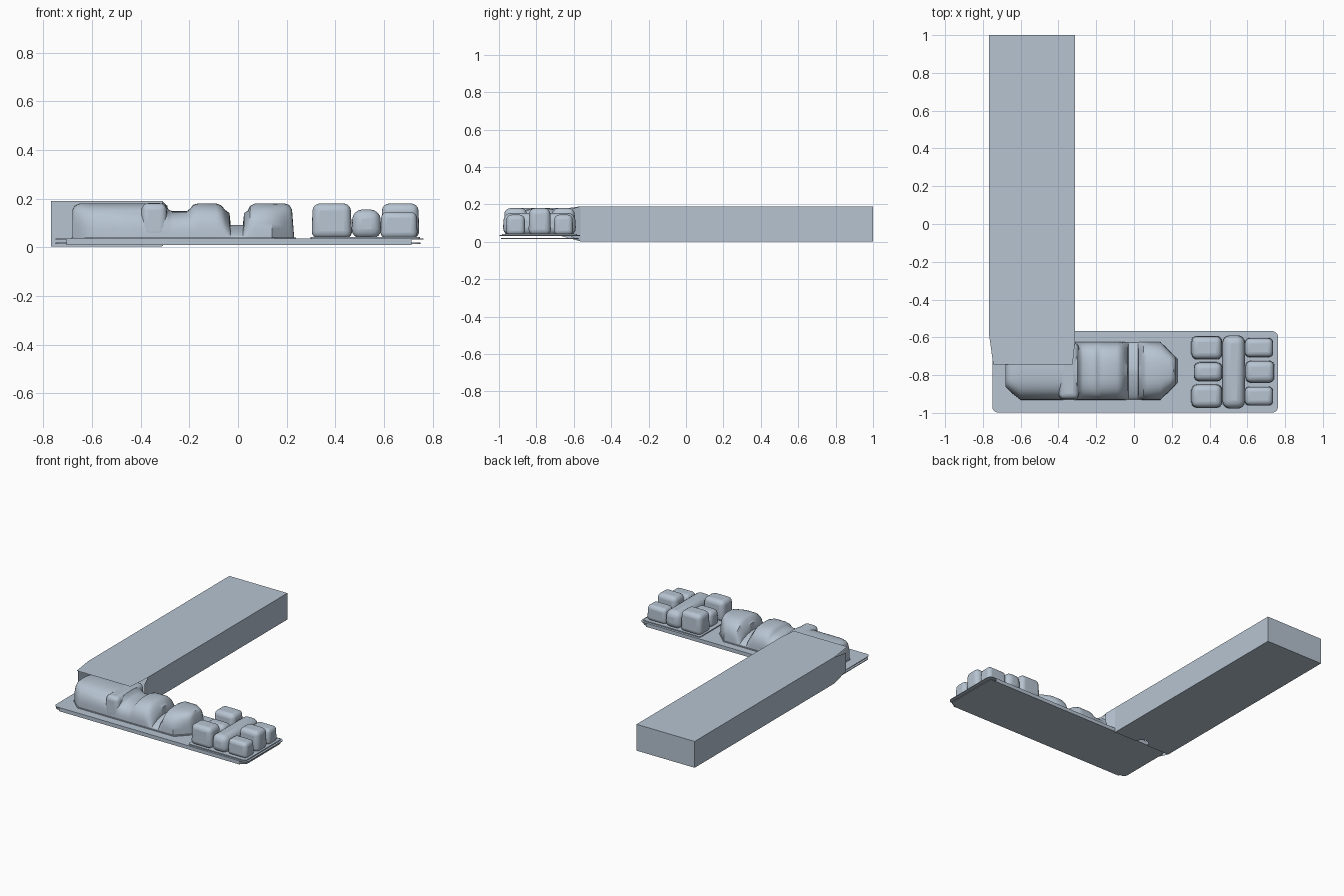
import bpy, bmesh, math

if "Cube" in bpy.data.objects:
    bpy.data.objects.remove(bpy.data.objects["Cube"])

mat = bpy.data.materials.new("pale_blue_grey")
mat.diffuse_color = (0.47, 0.55, 0.64, 1)
mat.use_nodes = True
mat.node_tree.nodes["Principled BSDF"].inputs["Base Color"].default_value = mat.diffuse_color


def make(name, bm, smooth=False, bevel=0, segs=3):
    bmesh.ops.recalc_face_normals(bm, faces=bm.faces)
    me = bpy.data.meshes.new(name)
    bm.to_mesh(me)
    bm.free()
    ob = bpy.data.objects.new(name, me)
    bpy.context.collection.objects.link(ob)
    me.materials.append(mat)
    if bevel:
        m = ob.modifiers.new("round", 'BEVEL')
        m.width, m.segments, m.limit_method = bevel, segs, 'ANGLE'
    if smooth:
        bpy.ops.object.select_all(action='DESELECT')
        ob.select_set(True)
        bpy.context.view_layer.objects.active = ob
        bpy.ops.object.shade_smooth_by_angle(angle=math.radians(40))
    return ob


def sheet(bm, pts):
    return bm.faces.new([bm.verts.new(p) for p in pts])


def plate(name, outline, z0, z1):
    bm = bmesh.new()
    f = sheet(bm, [(x, y, z0) for x, y in outline])
    r = bmesh.ops.extrude_face_region(bm, geom=[f])
    for v in r['geom']:
        if isinstance(v, bmesh.types.BMVert):
            v.co.z = z1
    sheet(bm, [(x, y, z0) for x, y in outline]) if len(bm.faces) < len(outline) + 2 else None
    bmesh.ops.remove_doubles(bm, verts=bm.verts, dist=1e-5)
    return make(name, bm)


def rounded_rect(x0, x1, y0, y1, r, n=5):
    pts = []
    for cx, cy, a0 in ((x1 - r, y1 - r, 0), (x0 + r, y1 - r, 90),
                       (x0 + r, y0 + r, 180), (x1 - r, y0 + r, 270)):
        for i in range(n + 1):
            a = math.radians(a0 + 90 * i / n)
            pts.append((cx + r * math.cos(a), cy + r * math.sin(a)))
    return pts


def block(name, x0, x1, y0, y1, z0, z1, taper=0.0, bevel=0.03):
    bm = bmesh.new()
    lo = [(x0, y0, z0), (x1, y0, z0), (x1, y1, z0), (x0, y1, z0)]
    t = taper
    hi = [(x0 + t, y0 + t, z1), (x1 - t, y0 + t, z1),
          (x1 - t, y1 - t, z1), (x0 + t, y1 - t, z1)]
    v = [bm.verts.new(p) for p in lo + hi]
    for f in ((3, 2, 1, 0), (4, 5, 6, 7), (0, 1, 5, 4), (1, 2, 6, 5), (2, 3, 7, 6), (3, 0, 4, 7)):
        bm.faces.new([v[i] for i in f])
    return make(name, bm, bool(bevel), bevel, 4)


# Open carton: walls, closed back, thumb notch in the bottom, end flaps
L, R, B, F, Z0, Z1 = -0.768, -0.312, 1.0, -0.565, 0.003, 0.19
bm = bmesh.new()
sheet(bm, [(L, B, Z1), (R, B, Z1), (R, -0.62, Z1), (-0.325, -0.745, Z1),
           (-0.745, -0.745, Z1), (L, -0.58, Z1)])
mid = (L + R) / 2
notch = [(mid + 0.045 * math.cos(a), F + 0.045 * math.sin(a), Z0)
         for a in (math.pi * i / 10 for i in range(11))]
sheet(bm, [(L, B, Z0), (L, F, Z0)] + notch[::-1] + [(R, F, Z0), (R, B, Z0)])
for x in (L, R):
    sheet(bm, [(x, B, Z0), (x, F, Z0), (x, F, Z1), (x, B, Z1)])
sheet(bm, [(L, B, Z0), (R, B, Z0), (R, B, Z1), (L, B, Z1)])
sheet(bm, [(L, F, Z0), (L, -0.70, 0.04), (L, -0.70, 0.17), (L, F, Z1)])
sheet(bm, [(R, F, Z0), (-0.29, -0.635, 0.04), (-0.29, -0.635, 0.17), (R, F, Z1)])
bmesh.ops.remove_doubles(bm, verts=bm.verts, dist=1e-5)
make("carton", bm)

# Blister flange, backing card and folded rails that hold it
plate("blister_flange", rounded_rect(-0.75, 0.762, -0.998, -0.567, 0.03), 0.032, 0.036)
plate("backing_card", rounded_rect(-0.75, 0.75, -0.99, -0.575, 0.03), 0.014, 0.020)
for side, y, s in (("front", -0.998, 1), ("back", -0.567, -1)):
    bm = bmesh.new()
    prof = [(y, 0.034), (y, 0.010), (y + s * 0.03, 0.010)]
    for (ya, za), (yb, zb) in zip(prof, prof[1:]):
        sheet(bm, [(-0.705, ya, za), (0.712, ya, za), (0.712, yb, zb), (-0.705, yb, zb)])
    bmesh.ops.remove_doubles(bm, verts=bm.verts, dist=1e-5)
    make(side + "_rail", bm)

# Long bubble: arched sections lofted along x (x, half width, top height, fullness)
CY, ZB = -0.778, 0.036
stations = [(-0.68, 0.085, 0.155, 4), (-0.67, 0.095, 0.172, 4), (-0.65, 0.115, 0.18, 3.4),
            (-0.60, 0.153, 0.18, 2.8), (-0.30, 0.153, 0.18, 2.8), (-0.285, 0.153, 0.155, 2.8),
            (-0.27, 0.153, 0.148, 2.8), (-0.21, 0.153, 0.148, 2.8), (-0.195, 0.153, 0.16, 2.8),
            (-0.185, 0.153, 0.174, 2.8), (-0.165, 0.153, 0.18, 2.8), (-0.09, 0.153, 0.18, 2.8),
            (-0.068, 0.153, 0.172, 2.7), (-0.055, 0.153, 0.155, 2.2), (-0.035, 0.153, 0.14, 1.6),
            (-0.03, 0.153, 0.092, 1.5), (0.02, 0.153, 0.092, 1.5), (0.025, 0.153, 0.14, 1.6),
            (0.04, 0.153, 0.15, 2.2), (0.05, 0.153, 0.17, 2.7), (0.07, 0.153, 0.18, 2.8),
            (0.14, 0.153, 0.18, 2.8), (0.19, 0.105, 0.18, 3.2), (0.21, 0.085, 0.174, 3.6),
            (0.222, 0.073, 0.155, 4), (0.23, 0.063, 0.05, 4)]
bm = bmesh.new()
rings, N = [], 20
for x, w, h, n in stations:
    ring = []
    for i in range(N + 1):
        a = math.pi * i / N
        c, s = math.cos(a), max(math.sin(a), 0)
        ring.append(bm.verts.new((x, CY + w * math.copysign(abs(c) ** (2 / n), c),
                                  ZB + (h - ZB) * s ** (2 / n))))
    rings.append(ring)
for a, b in zip(rings, rings[1:]):
    for i in range(N):
        bm.faces.new((a[i], a[i + 1], b[i + 1], b[i]))
bm.faces.new(rings[0])
bm.faces.new(rings[-1])
make("long_bubble", bm, True)
block("bubble_cross_block", -0.402, -0.288, -0.932, -0.625, ZB, 0.181, 0.006, 0.028)
plate("long_bubble_rim", [(-0.685, -0.69), (-0.605, -0.62), (0.14, -0.62), (0.238, -0.71),
                          (0.238, -0.848), (0.152, -0.937), (-0.605, -0.937), (-0.685, -0.865)],
      0.036, 0.041)

# Cluster of small rounded bubbles on a shared rim
plate("cluster_rim", rounded_rect(0.298, 0.748, -0.985, -0.583, 0.015), 0.036, 0.043)
block("cluster_bar", 0.465, 0.59, -0.98, -0.587, ZB, 0.155, 0.006, 0.04)
for side, s in (("front", -1), ("back", 1)):
    c = CY - 0.005 + s * 0.128
    block(side + "_large_bubble", 0.302, 0.468, c - 0.064, c + 0.064, ZB, 0.18, 0.005)
    block(side + "_small_bubble", 0.585, 0.738, c - 0.052, c + 0.052, ZB, 0.145, 0.004, 0.025)
block("middle_left_bubble", 0.315, 0.47, -0.835, -0.73, ZB, 0.145, 0.006)
block("middle_right_bubble", 0.588, 0.745, -0.842, -0.722, ZB, 0.18, 0.004)
